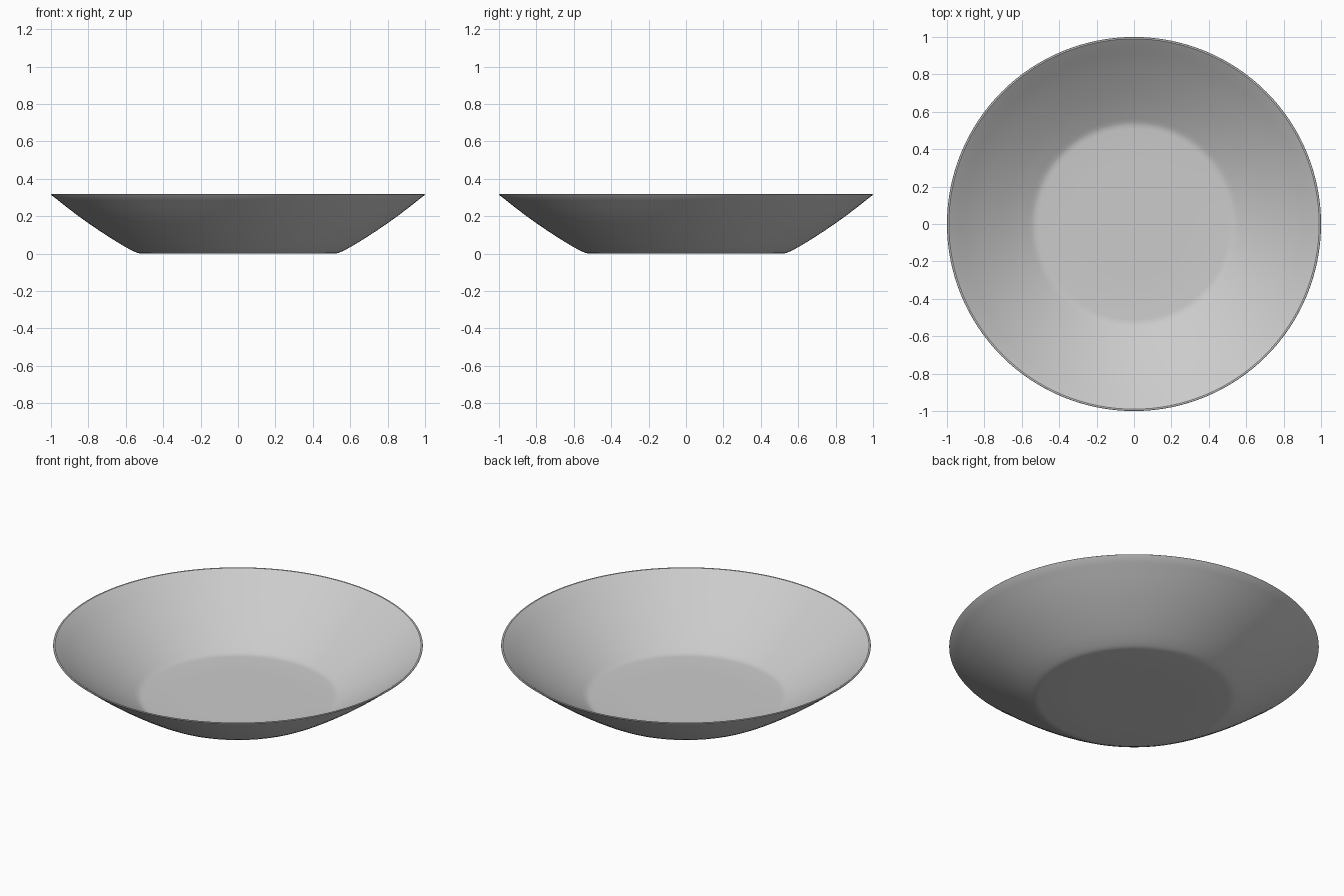
import bpy, bmesh, math

if "Cube" in bpy.data.objects:
    bpy.data.objects.remove(bpy.data.objects["Cube"])

# Half cross-section (radius, height): outside from base to rim, then back inside
outer = [(0, 0), (0.3, 0), (0.515, 0), (0.535, 0.003), (0.55, 0.009), (0.57, 0.018),
         (0.62, 0.046), (0.68, 0.083), (0.74, 0.122), (0.8, 0.163),
         (0.86, 0.206), (0.92, 0.252), (0.96, 0.284), (0.998, 0.313)]
rim = [(1.0, 0.316), (0.998, 0.318), (0.99, 0.318)]
inner = [(0.952, 0.29), (0.912, 0.258), (0.852, 0.213), (0.792, 0.171),
         (0.732, 0.131), (0.672, 0.092), (0.612, 0.056), (0.565, 0.03),
         (0.545, 0.019), (0.53, 0.014), (0.51, 0.012), (0.3, 0.012), (0, 0.012)]
profile = outer + rim + inner

# Spin the cross-section around the z axis
bm = bmesh.new()
verts = [bm.verts.new((r, 0, z)) for r, z in profile]
edges = [bm.edges.new(pair) for pair in zip(verts, verts[1:])]
bmesh.ops.spin(bm, geom=verts + edges, cent=(0, 0, 0), axis=(0, 0, 1),
               angle=math.tau, steps=128, use_merge=True)
bmesh.ops.remove_doubles(bm, verts=bm.verts, dist=0.0001)
bmesh.ops.recalc_face_normals(bm, faces=bm.faces)

mesh = bpy.data.meshes.new("bowl")
bm.to_mesh(mesh)
bm.free()
bowl = bpy.data.objects.new("bowl", mesh)
bpy.context.collection.objects.link(bowl)

# Smooth walls with a crisp rim
bpy.context.view_layer.objects.active = bowl
bowl.select_set(True)
bpy.ops.object.shade_smooth_by_angle(angle=math.radians(35))
